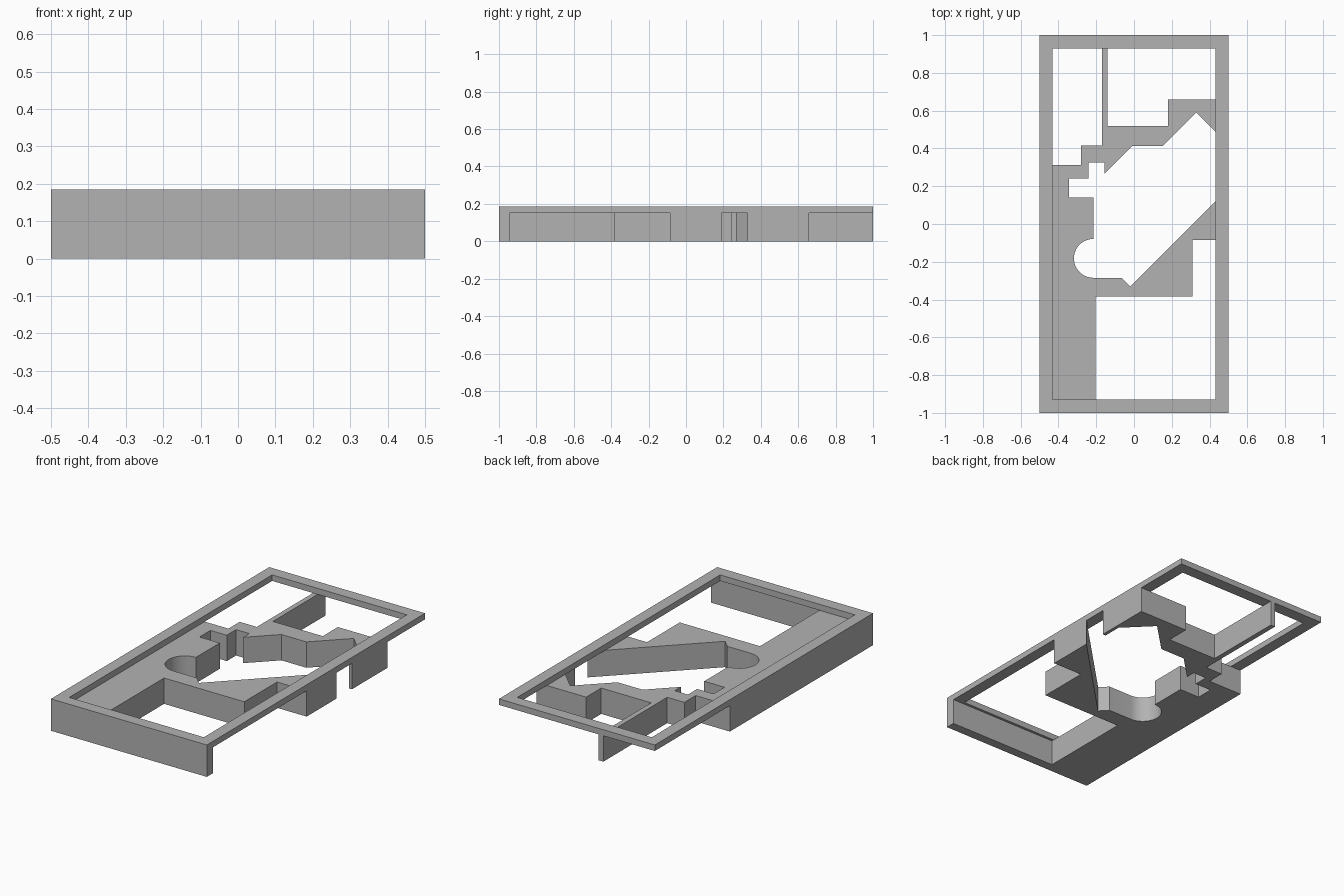
import bpy, bmesh, math

cube = bpy.data.objects.get("Cube")
if cube:
    bpy.data.objects.remove(cube, do_unlink=True)

BODY_TOP = 0.15
FRAME_TOP = 0.185

grey = bpy.data.materials.new("plain_grey")
grey.use_nodes = True
grey.diffuse_color = (0.45, 0.45, 0.45, 1)
grey.node_tree.nodes["Principled BSDF"].inputs["Base Color"].default_value = grey.diffuse_color


def extrude_faces(name, polygons, bottom, top):
    """Build flat polygons, weld their shared corners and raise them into a solid."""
    bm = bmesh.new()
    for polygon in polygons:
        bm.faces.new([bm.verts.new((x, y, bottom)) for x, y in polygon])
    bmesh.ops.remove_doubles(bm, verts=bm.verts[:], dist=0.0001)
    raised = bmesh.ops.extrude_face_region(bm, geom=bm.faces[:], use_keep_orig=True)
    verts = [v for v in raised["geom"] if isinstance(v, bmesh.types.BMVert)]
    bmesh.ops.translate(bm, verts=verts, vec=(0, 0, top - bottom))
    bmesh.ops.recalc_face_normals(bm, faces=bm.faces[:])
    mesh = bpy.data.meshes.new(name)
    bm.to_mesh(mesh)
    bm.free()
    mesh.materials.append(grey)
    obj = bpy.data.objects.new(name, mesh)
    bpy.context.collection.objects.link(obj)
    return obj


def arc(cx, cy, radius, start, end, steps):
    """Points along a circular arc, angles in degrees."""
    angles = [math.radians(start + (end - start) * i / steps) for i in range(steps + 1)]
    return [(cx + radius * math.cos(a), cy + radius * math.sin(a)) for a in angles]


def rectangle(half_x, half_y):
    return [(-half_x, -half_y), (half_x, -half_y), (half_x, half_y), (-half_x, half_y)]


# Top frame: four mitred strips
outer = rectangle(0.5, 1)
inner = rectangle(0.432, 0.93)
strips = []
for i in range(4):
    j = (i + 1) % 4
    strips.append([outer[i], outer[j], inner[j], inner[i]])
extrude_faces("top_frame", strips, BODY_TOP, FRAME_TOP)

# Body outline, walked counter-clockwise from the front corner
front_wall = [(-.5, -1), (.5, -1), (.5, -.945), (-.205, -.945)]
front_wedge = [(-.205, -.385), (.31, -.385), (.31, -.085), (.5, -.085),
               (.5, .19), (-.02, -.33), (-.065, -.285)]
round_pocket = arc(-.215, -.182, .103, 270, 90, 20)
stepped_notches = [(-.215, .14), (-.345, .14), (-.345, .24), (-.24, .24),
                   (-.24, .325), (-.155, .325), (-.155, .268)]
zigzag_edge = [(-.01, .412), (.15, .412), (.33, .59), (.48, .44), (.48, .33), (.5, .33)]
rear_block = [(.5, .658), (.18, .658), (.18, .52), (-.14, .52)]
thin_rib = [(-.14, 1), (-.17, 1), (-.17, .415)]
rear_steps = [(-.28, .415), (-.28, .312), (-.5, .312)]
outline = (front_wall + front_wedge + round_pocket + stepped_notches
           + zigzag_edge + rear_block + thin_rib + rear_steps)
body = extrude_faces("lower_body", [outline], 0, BODY_TOP)

# Smooth the round pocket, keep every other edge sharp
bpy.ops.object.select_all(action='DESELECT')
body.select_set(True)
bpy.context.view_layer.objects.active = body
bpy.ops.object.shade_smooth_by_angle(angle=math.radians(20))
